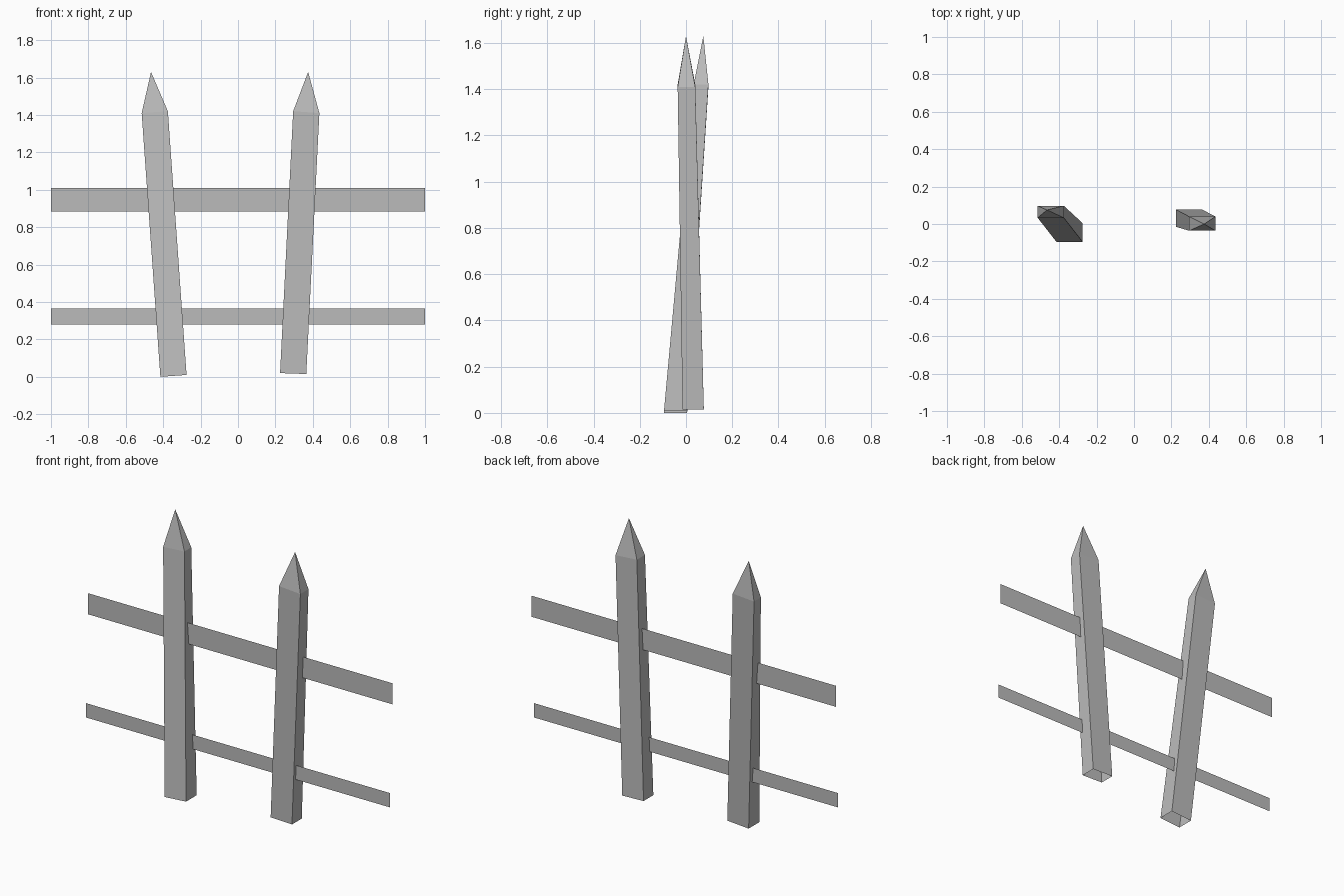
import bpy
import bmesh

cube = bpy.data.objects.get("Cube")
if cube:
    bpy.data.objects.remove(cube, do_unlink=True)

# Single flat colour for the whole fence
grey = bpy.data.materials.new("weathered_grey")
grey.use_nodes = True
colour = (0.5, 0.5, 0.5, 1)
grey.diffuse_color = colour
grey.node_tree.nodes["Principled BSDF"].inputs["Base Color"].default_value = colour


def finish(name, bm):
    mesh = bpy.data.meshes.new(name)
    bm.to_mesh(mesh)
    bm.free()
    mesh.materials.append(grey)
    obj = bpy.data.objects.new(name, mesh)
    bpy.context.collection.objects.link(obj)


def ring(bm, x0, x1, y0, y1, z0, z1):
    """Rectangle of vertices whose height runs from z0 (at x0) to z1 (at x1)."""
    corners = ((x0, y0, z0), (x1, y0, z1), (x1, y1, z1), (x0, y1, z0))
    return [bm.verts.new(c) for c in corners]


def post(name, bottom, top, tip):
    """Leaning square post, open underneath, with a pyramid point."""
    bm = bmesh.new()
    low, high = ring(bm, *bottom), ring(bm, *top)
    apex = bm.verts.new(tip)
    for i in range(4):
        j = (i + 1) % 4
        bm.faces.new((low[i], low[j], high[j], high[i]))
        bm.faces.new((high[i], high[j], apex))
    finish(name, bm)


def rail(name, y, z0, z1):
    """Flat sheet running the full width through the posts."""
    bm = bmesh.new()
    corners = ((-1, y, z0), (1, y, z0), (1, y, z1), (-1, y, z1))
    bm.faces.new([bm.verts.new(c) for c in corners])
    finish(name, bm)


# Posts, each leaning its own way
post("right_post",
     (-0.415, -0.275, -0.095, 0.005, 0.0, 0.01),
     (-0.515, -0.375, 0.033, 0.097, 1.41, 1.42),
     (-0.465, 0.075, 1.63))
post("left_post",
     (0.225, 0.365, -0.015, 0.077, 0.02, 0.015),
     (0.295, 0.435, -0.036, 0.04, 1.42, 1.41),
     (0.375, 0.0, 1.63))

# Rails
rail("upper_rail", 0.02, 0.885, 1.01)
rail("lower_rail", 0.0, 0.28, 0.365)
